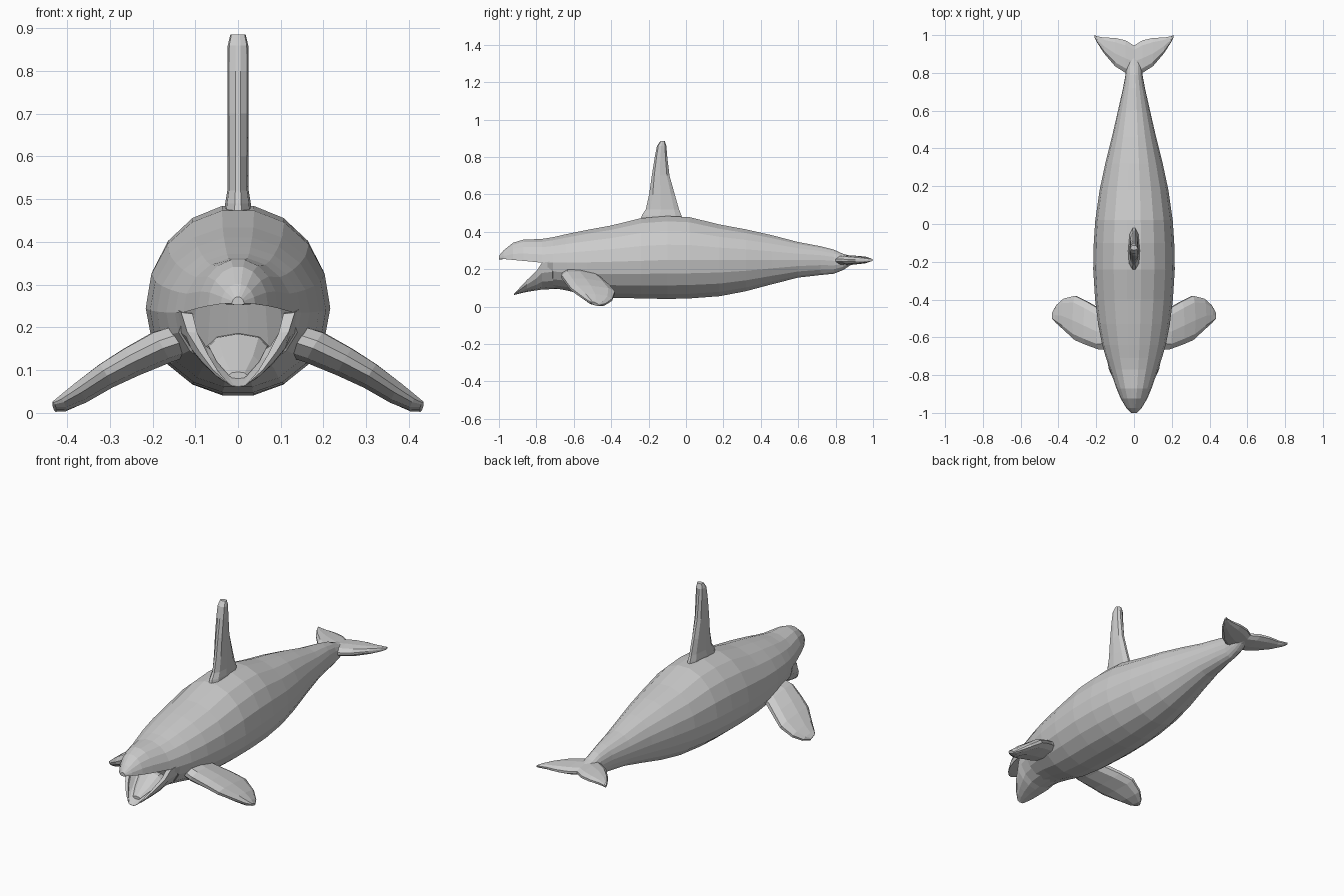
import bpy, bmesh
from math import sin, cos, pi
from mathutils import Vector

if "Cube" in bpy.data.objects:
    bpy.data.objects.remove(bpy.data.objects["Cube"])


def loft(name, rings):
    """Skin a list of equal-length closed rings and cap both ends."""
    bm = bmesh.new()
    loops = [[bm.verts.new(p) for p in ring] for ring in rings]
    n = len(rings[0])
    for a, b in zip(loops, loops[1:]):
        for i in range(n):
            j = (i + 1) % n
            bm.faces.new((a[i], a[j], b[j], b[i]))
    caps = [bm.faces.new(loops[0][::-1]), bm.faces.new(loops[-1])]
    bmesh.ops.triangulate(bm, faces=caps)
    bmesh.ops.recalc_face_normals(bm, faces=bm.faces)
    mesh = bpy.data.meshes.new(name)
    bm.to_mesh(mesh)
    bm.free()
    obj = bpy.data.objects.new(name, mesh)
    bpy.context.collection.objects.link(obj)
    return obj


def body_ring(y, w, top, mid, bottom, n=18):
    ring = []
    for i in range(n):
        a = 2 * pi * i / n
        s = sin(a)
        ring.append((w * cos(a), y, mid + s * ((top - mid) if s > 0 else (mid - bottom))))
    return ring


def blade_ring(centre_front, centre_back, normal, thick):
    """Eight-sided fin section between a leading and a trailing point."""
    f, b, n = Vector(centre_front), Vector(centre_back), Vector(normal).normalized()
    shape = [(0, .25), (.14, .85), (.45, 1), (.85, .75), (1, .25)]
    upper = [f.lerp(b, t) + n * thick * k / 2 for t, k in shape]
    lower = [f.lerp(b, t) - n * thick * k / 2 for t, k in reversed(shape)]
    return upper + lower


# Body with upper jaw: y, half width, top, widest height, bottom
body = [
    (-1.0, .014, .272, .256, .252), (-.975, .04, .302, .255, .254),
    (-.925, .07, .343, .25, .262), (-.87, .093, .36, .245, .268),
    (-.77, .128, .364, .235, .262), (-.71, .148, .374, .235, .097),
    (-.64, .168, .39, .235, .085), (-.53, .19, .413, .237, .058),
    (-.40, .206, .437, .24, .045), (-.24, .216, .477, .245, .041),
    (-.10, .213, .488, .25, .038), (.02, .205, .482, .25, .041),
    (.18, .182, .442, .25, .053), (.32, .152, .416, .25, .08),
    (.46, .117, .384, .25, .118), (.60, .085, .347, .25, .154),
    (.72, .058, .324, .25, .168), (.79, .045, .306, .245, .175),
    (.84, .042, .283, .245, .195), (.88, .035, .272, .248, .222),
    (.93, .02, .262, .25, .238),
]
loft("body", [body_ring(*s) for s in body])


# Lower jaw: open trough, y, half width, rim height, bottom
def jaw_ring(y, w, rim, bottom, n=8):
    inner_w, floor = w * .8, bottom + .25 * (rim - bottom)
    angles = [pi * i / n for i in range(n + 1)]
    outer = [(w * cos(a), y, rim - (rim - bottom) * sin(a)) for a in angles]
    inner = [(inner_w * cos(a), y, rim - .003 - (rim - floor) * sin(a)) for a in reversed(angles)]
    return outer + inner


jaw = [
    (-.67, .152, .25, .095), (-.77, .133, .235, .092), (-.80, .119, .19, .087),
    (-.85, .09, .143, .079), (-.89, .058, .10, .07), (-.92, .022, .068, .062),
]
loft("lower_jaw", [jaw_ring(*s) for s in jaw])

# Tongue
tongue = [(-.69, .075, .19, .16, .12), (-.76, .068, .185, .155, .12),
          (-.82, .05, .14, .12, .10), (-.88, .022, .096, .088, .08)]
loft("tongue", [body_ring(*s, n=8) for s in tongue])

# Dorsal fin: z, leading y, trailing y, thickness
dorsal = [
    (.44, -.25, -.01, .07), (.49, -.235, -.025, .06), (.52, -.215, -.037, .05),
    (.60, -.197, -.06, .05), (.70, -.183, -.088, .05), (.80, -.167, -.10, .05),
    (.86, -.155, -.105, .048), (.885, -.137, -.113, .036),
]
loft("dorsal_fin", [blade_ring((0, f, z), (0, b, z), (1, 0, 0), t) for z, f, b, t in dorsal])

# Pectoral flippers: x, z, leading y, trailing y, thickness
flipper = [
    (.11, .175, -.66, -.46, .08), (.18, .152, -.665, -.45, .082),
    (.25, .118, -.64, -.41, .072), (.31, .085, -.615, -.38, .062),
    (.37, .045, -.56, -.395, .052), (.41, .021, -.525, -.43, .036),
    (.43, .014, -.505, -.465, .018),
]
for side, label in ((-1, "left"), (1, "right")):
    loft(label + "_flipper", [
        blade_ring((side * x, f, z + .008), (side * x, b, z - .008), (side * .5, 0, .85), t)
        for x, z, f, b, t in flipper])

# Tail flukes: x, leading y, trailing y, thickness
half = [(.045, .80, .972, .052), (.10, .835, .985, .046),
        (.16, .905, .987, .034), (.195, .96, .994, .022), (.208, .985, 1.0, .012)]
span = [(-x, f, b, t) for x, f, b, t in reversed(half)] + [(0, .79, .945, .05)] + half
loft("tail_flukes", [blade_ring((x, f, .248), (x, b, .25), (0, 0, 1), t) for x, f, b, t in span])
